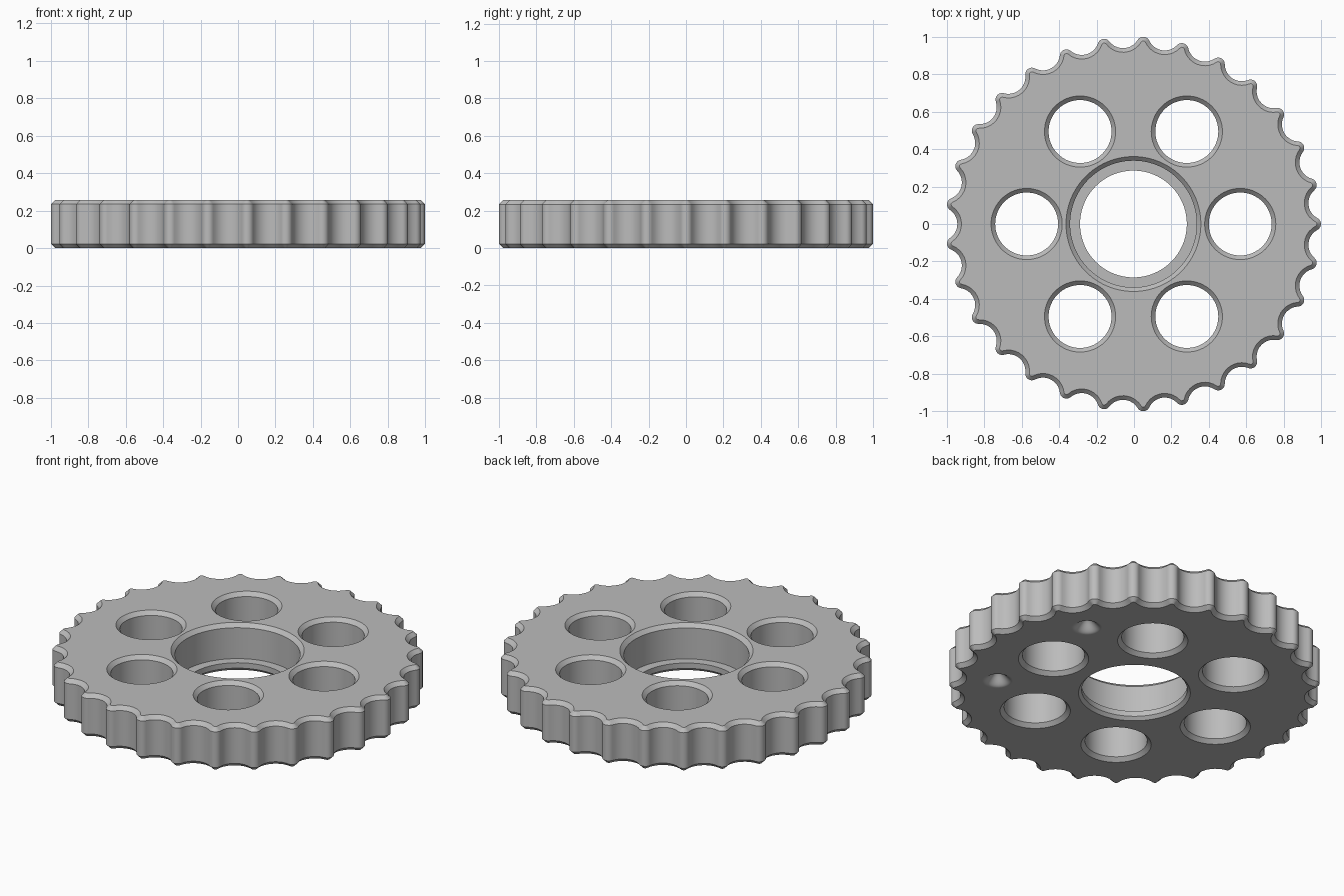
import bpy, bmesh
from math import pi, sin, cos, atan2, radians

if "Cube" in bpy.data.objects:
    bpy.data.objects.remove(bpy.data.objects["Cube"], do_unlink=True)

TEETH, THICK, CHAMFER = 29, 0.256, 0.022
TIP_R, TIP_C, VALLEY = 0.035, 0.966, 0.94
HALF = pi / TEETH
SHIFT = -0.003

# Radius of the roller seat that meets the round tooth tips tangentially
k = TIP_C * cos(HALF)
SEAT_R = (VALLEY**2 + TIP_C**2 - 2 * VALLEY * k - TIP_R**2) / (2 * (TIP_R + k - VALLEY))
SEAT_C = VALLEY + SEAT_R

bm = bmesh.new()


def loop(points, z):
    verts = [bm.verts.new((x + SHIFT, y, z)) for x, y in points]
    return verts, [bm.edges.new((v, verts[i - 1])) for i, v in enumerate(verts)]


def bridge(a, b):
    for i in range(len(a)):
        bm.faces.new((a[i - 1], a[i], b[i], b[i - 1]))


def stack(levels):
    """Loft a list of (points, z); return the edges of the first and last loop."""
    loops = [loop(p, z) for p, z in levels]
    for (a, _), (b, _) in zip(loops, loops[1:]):
        bridge(a, b)
    return loops[0][1], loops[-1][1], loops[-1][0]


def circle(cx, cy, r, n):
    return [(cx + r * cos(2 * pi * i / n), cy + r * sin(2 * pi * i / n)) for i in range(n)]


def toothed_outline(inset):
    """Round tips joined by concave roller seats."""
    a = atan2(SEAT_C * sin(HALF), SEAT_C * cos(HALF) - TIP_C)
    b, n, pts = a - HALF, 10, []
    for t in range(TEETH):
        turn = 2 * HALF * t
        arcs = [(turn, TIP_C, TIP_R - inset, -a + 2 * a * i / n) for i in range(n + 1)]
        arcs += [(turn + HALF, SEAT_C, SEAT_R + inset, pi + b - 2 * b * i / n)
                 for i in range(1, n)]
        for base, c, r, ang in arcs:
            pts.append((c * cos(base) + r * cos(base + ang), c * sin(base) + r * sin(base + ang)))
    return pts


bottom, top = [], []


def through(levels):
    low, high, _ = stack(levels)
    bottom.extend(low)
    top.extend(high)


# Toothed rim with chamfered edges
inner, outer = toothed_outline(CHAMFER), toothed_outline(0)
through([(inner, 0), (outer, CHAMFER), (outer, THICK - CHAMFER), (inner, THICK)])

# Stepped centre bore
bore = [(0.302, 0), (0.285, 0.018), (0.285, 0.05), (0.338, 0.05),
        (0.338, THICK - CHAMFER), (0.36, THICK)]
through([(circle(0, 0, r, 96), z) for r, z in bore])

# Six chamfered lightening holes
hole = [(0.19, 0), (0.168, CHAMFER), (0.168, THICK - CHAMFER), (0.19, THICK)]
for i in range(6):
    x, y = 0.57 * cos(i * pi / 3), 0.57 * sin(i * pi / 3)
    through([(circle(x, y, r, 64), z) for r, z in hole])

# Two soft dimples on the underside
for ang in (radians(30), radians(-30)):
    x, y = 0.75 * cos(ang), 0.75 * sin(ang)
    levels = [(circle(x, y, 0.085, 32), 0)]
    for i in range(12):
        t = 1 - i / 12
        levels.append((circle(x, y, 0.08 * t, 32), 0.03 * (1 + cos(pi * t))))
    low, _, last = stack(levels)
    bm.faces.new(last)
    bottom.extend(low)

# Flat faces between all the outlines
for edges, nz in ((bottom, -1), (top, 1)):
    bmesh.ops.triangle_fill(bm, use_beauty=True, use_dissolve=False, edges=edges, normal=(0, 0, nz))
bmesh.ops.recalc_face_normals(bm, faces=bm.faces[:])

mesh = bpy.data.meshes.new("toothed_wheel")
bm.to_mesh(mesh)
bm.free()
wheel = bpy.data.objects.new("toothed_wheel", mesh)
bpy.context.collection.objects.link(wheel)

# Plain grey metal
grey = bpy.data.materials.new("grey")
grey.use_nodes = True
grey.diffuse_color = (0.5, 0.5, 0.5, 1)
grey.node_tree.nodes["Principled BSDF"].inputs["Base Color"].default_value = (0.5, 0.5, 0.5, 1)
mesh.materials.append(grey)

bpy.ops.object.select_all(action="DESELECT")
wheel.select_set(True)
bpy.context.view_layer.objects.active = wheel
bpy.ops.object.shade_smooth_by_angle(angle=radians(30))
